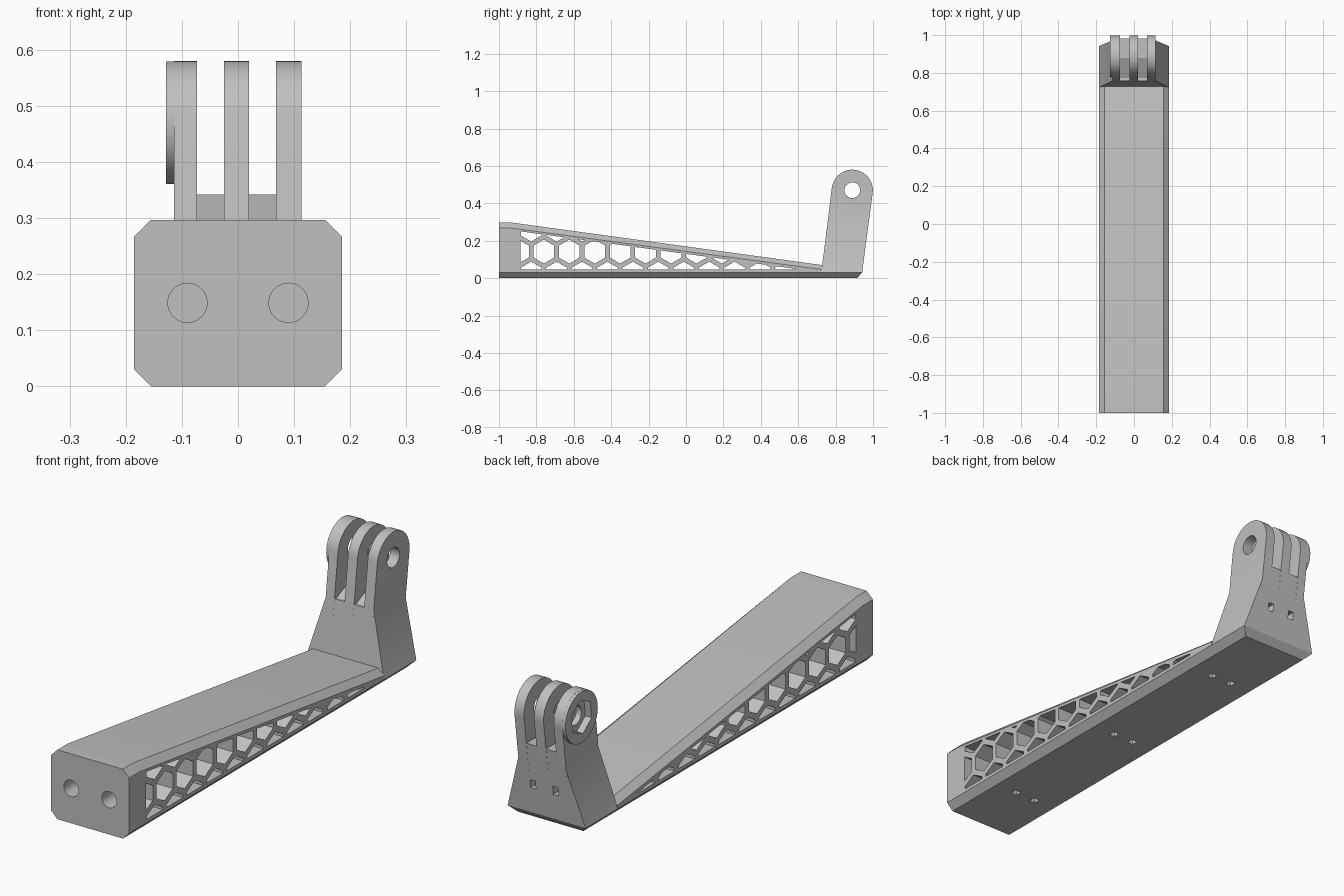
import bpy, bmesh, math
from mathutils import Vector

if "Cube" in bpy.data.objects:
    bpy.data.objects.remove(bpy.data.objects["Cube"], do_unlink=True)

grey = bpy.data.materials.new("light grey plastic")
grey.use_nodes = True
grey.diffuse_color = (0.53, 0.53, 0.53, 1)
grey.node_tree.nodes["Principled BSDF"].inputs["Base Color"].default_value = grey.diffuse_color


def loft(name, shells):
    """Build closed shells, each a list of rings with equal point counts."""
    bm = bmesh.new()
    for rings in shells:
        vs = [[bm.verts.new(p) for p in ring] for ring in rings]
        n = len(vs[0])
        bm.faces.new(vs[0])
        bm.faces.new(vs[-1][::-1])
        for a, b in zip(vs, vs[1:]):
            for i in range(n):
                j = (i + 1) % n
                bm.faces.new((a[i], b[i], b[j], a[j]))
    bmesh.ops.recalc_face_normals(bm, faces=bm.faces)
    mesh = bpy.data.meshes.new(name)
    bm.to_mesh(mesh)
    bm.free()
    mesh.materials.append(grey)
    ob = bpy.data.objects.new(name, mesh)
    bpy.context.collection.objects.link(ob)
    return ob


def across(outline, x0, x1):
    """Rings of a (y, z) outline extruded along x."""
    return [[(x, y, z) for y, z in outline] for x in (x0, x1)]


def box(x, y, z, sx, sy, sz):
    outline = [(y - sy, z - sz), (y + sy, z - sz), (y + sy, z + sz), (y - sy, z + sz)]
    return across(outline, x - sx, x + sx)


def arc(cu, cv, r, n, start=0.0, sweep=2 * math.pi, closed=True):
    steps = n if closed else n - 1
    return [(cu + r * math.cos(start + sweep * i / steps),
             cv + r * math.sin(start + sweep * i / steps)) for i in range(n)]


def combine(target, tool, operation):
    mod = target.modifiers.new(operation, "BOOLEAN")
    mod.operation, mod.solver, mod.object = operation, "EXACT", tool
    bpy.context.view_layer.objects.active = target
    bpy.ops.object.modifier_apply(modifier=mod.name)
    bpy.data.objects.remove(tool, do_unlink=True)


def clip(poly, origin, normal):
    """Keep the part of a convex polygon on the side the normal points to."""
    out = []
    for a, b in zip(poly, poly[1:] + poly[:1]):
        da, db = (a - origin).dot(normal), (b - origin).dot(normal)
        if da >= 0:
            out.append(a)
        if da * db < 0:
            out.append(a.lerp(b, da / (da - db)))
    return out


# Tapering arm with chamfered long edges
W, C = 0.185, 0.03


def section(y, top, c):
    half = [(W - C, 0), (W, C), (W, top - c), (W - C, top)]
    return [(x, y, z) for x, z in half] + [(-x, y, z) for x, z in half[::-1]]


arm = loft("bracket_arm", [[section(-1, 0.297, C), section(-0.93, 0.297, C),
                            section(0.728, 0.07, 0.024)]])

# Honeycomb openings, trimmed to the tapering side panel
PITCH, FLAT = 0.136, 0.111
limits = [(Vector((-0.885, 0)), Vector((1, 0))),
          (Vector((0, 0.045)), Vector((0, 1))),
          (Vector((-0.885, 0.25)), Vector((-0.136, -1)))]
cells = []
for row in (-1, 0, 1):
    for col in range(-1, 12):
        cy = -0.76 + PITCH * (col + 0.5 * abs(row))
        cz = 0.142 + row * PITCH * math.sqrt(0.75)
        cell = [Vector(p) for p in arc(cy, cz, FLAT / math.sqrt(3), 6, math.pi / 6)]
        for origin, normal in limits:
            cell = clip(cell, origin, normal)
        area = sum(a.cross(b) for a, b in zip(cell, cell[1:] + cell[:1])) / 2
        if area > 0.0001:
            cells.append(across(cell, -0.3, 0.3))
combine(arm, loft("honeycomb_cutter", cells), "DIFFERENCE")

# Flared foot of the hinge, leaning slightly backwards
LEAN = 0.128
PY, PZ, R = 0.889, 0.47, 0.11


def front(z):
    return 0.723 + LEAN * (z - C)


def back(z):
    return 0.942 + LEAN * (z - C)


def foot_ring(x, y0, z0, y1, z1):
    return [(-x, y0, z0), (x, y0, z0), (x, y1, z1), (-x, y1, z1)]


foot = loft("hinge_foot", [[foot_ring(W - C, front(C), 0, 0.915, 0),
                            foot_ring(W, front(C), C, back(C), C),
                            foot_ring(0.113, front(0.295), 0.295, back(0.268), 0.268)]])
combine(arm, foot, "UNION")

# Slot floor between the fingers: a slope, then a flat step
floor = [(front(0.2), 0.2), (front(0.285), 0.285), (0.88, 0.342),
         (back(0.342), 0.342), (back(0.2), 0.2)]
combine(arm, loft("slot_floor", [across(floor, -0.09, 0.09)]), "UNION")

# Three rounded hinge fingers
tilt = math.atan(LEAN)
finger = [(front(0.2), 0.2), (back(0.2), 0.2)]
finger += arc(PY, PZ, R, 25, -tilt, math.pi, False)
fingers = [across(finger, x0, x1) for x0, x1 in
           ((-0.114, -0.073), (-0.025, 0.02), (0.068, 0.113))]
combine(arm, loft("hinge_fingers", fingers), "UNION")

# Round nut boss on the outside of the right finger
boss = arc(PY, PZ, R - 0.0005, 48)
combine(arm, loft("nut_boss", [across(boss, -0.128, -0.09)]), "UNION")

# Pivot hole and hexagonal nut pocket
combine(arm, loft("pivot_cutter", [across(arc(PY, PZ, 0.042, 32), -0.2, 0.2)]), "DIFFERENCE")
pocket = arc(PY, PZ, 0.074, 6, math.pi / 2 - tilt)
combine(arm, loft("pocket_cutter", [across(pocket, -0.2, -0.098)]), "DIFFERENCE")

# Blind screw holes in the front end
screws = [[[(x, y, z) for x, z in arc(s * 0.09, 0.149, 0.035, 32)] for y in (-1.1, -0.91)]
          for s in (-1, 1)]
combine(arm, loft("screw_cutter", screws), "DIFFERENCE")

# Small square sockets under the arm and behind the hinge
sockets = []
for x in (-0.05, 0.05):
    for y in (-0.71, -0.07, 0.57):
        sockets.append(box(x, y, 0, 0.014, 0.015, 0.03))
    sockets.append(box(x * 1.08, 0.96, 0.16, 0.013, 0.05, 0.018))
combine(arm, loft("socket_cutter", sockets), "DIFFERENCE")

# Smooth the round surfaces, keep the edges crisp
bpy.ops.object.select_all(action="DESELECT")
arm.select_set(True)
bpy.context.view_layer.objects.active = arm
bpy.ops.object.shade_smooth_by_angle(angle=math.radians(20))
